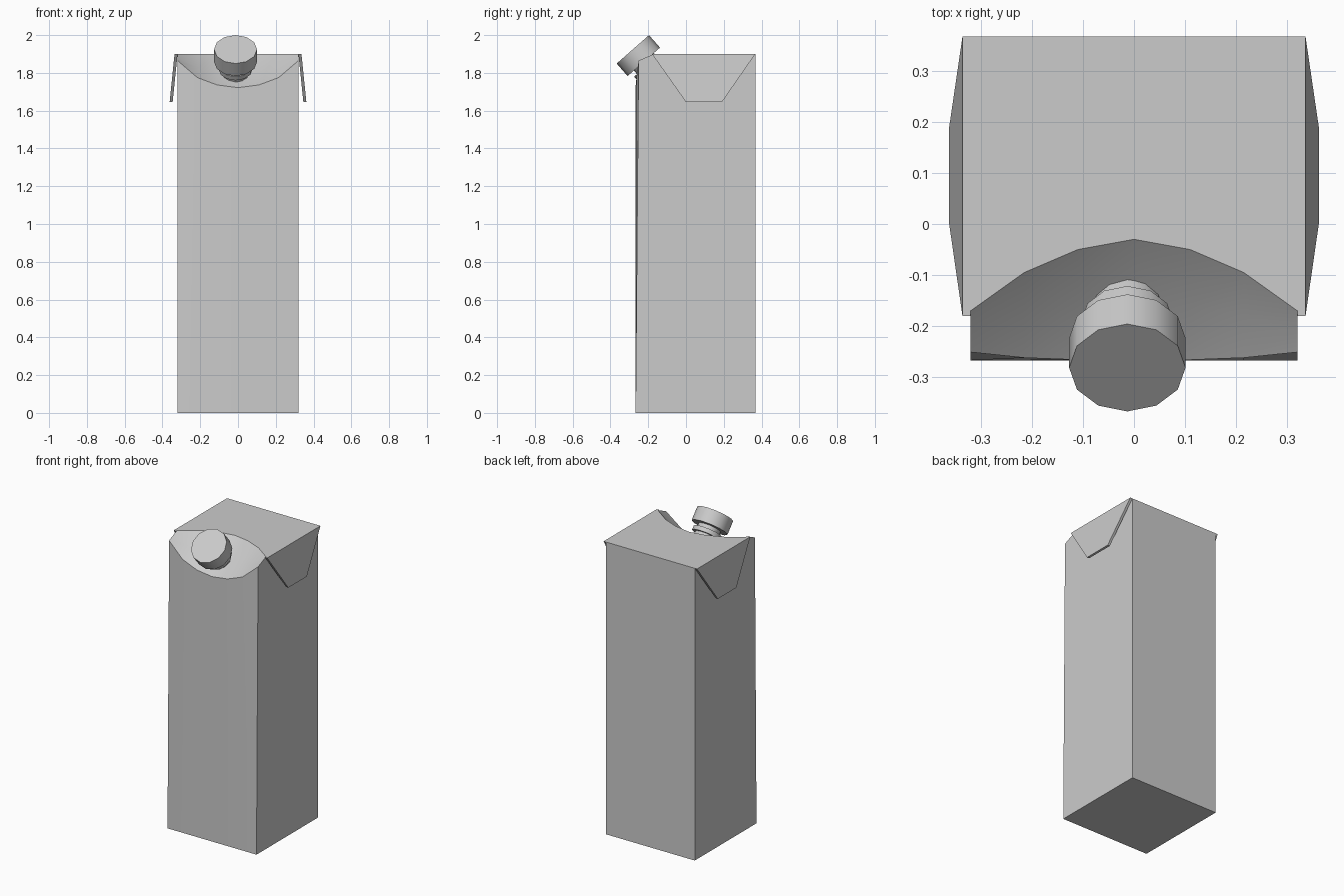
import bpy, bmesh, math
from mathutils import Vector

if "Cube" in bpy.data.objects:
    bpy.data.objects.remove(bpy.data.objects["Cube"])


def add_mesh(name, verts, faces):
    mesh = bpy.data.meshes.new(name)
    mesh.from_pydata(verts, [], faces)
    bm = bmesh.new()
    bm.from_mesh(mesh)
    bmesh.ops.recalc_face_normals(bm, faces=bm.faces)
    bm.to_mesh(mesh)
    bm.free()
    obj = bpy.data.objects.new(name, mesh)
    bpy.context.collection.objects.link(obj)
    return obj


def smooth(obj, angle):
    bpy.ops.object.select_all(action='DESELECT')
    obj.select_set(True)
    bpy.context.view_layer.objects.active = obj
    bpy.ops.object.shade_smooth_by_angle(angle=math.radians(angle))


FRONT, BACK, TOP = -0.267, 0.367, 1.9

# Carton body: side profiles lofted across x, with the scooped pouring corner
# each column: x, front lip y, front lip z, scoop back y, scoop sag
half = [(0.0, -0.267, 1.722, -0.03, 0.012), (0.11, -0.266, 1.736, -0.05, 0.012),
        (0.215, -0.262, 1.775, -0.095, 0.010), (0.32, -0.251, 1.865, -0.17, 0.0)]
columns = [(-c[0], *c[1:]) for c in reversed(half[1:])] + half
verts, faces = [], []
for x, lip_y, lip_z, rim_y, sag in columns:
    mid_y, mid_z = (lip_y + rim_y) / 2, (lip_z + TOP) / 2 - sag
    verts += [(x, BACK, 0), (x, FRONT, 0), (x, lip_y, lip_z),
              (x, mid_y, mid_z), (x, rim_y, TOP), (x, BACK, TOP)]
n = 6
for c in range(len(columns) - 1):
    for i in range(n):
        j = (i + 1) % n
        faces.append((c * n + i, c * n + j, (c + 1) * n + j, (c + 1) * n + i))
last = (len(columns) - 1) * n
faces += [tuple(range(n)), tuple(range(last, last + n))]
smooth(add_mesh("carton_body", verts, faces), 30)

# Folded side flaps
outline = [(0.336, -0.18, TOP), (0.362, 0.0, 1.645), (0.362, 0.19, 1.645), (0.336, BACK, TOP)]
for side, sx in (("left", -1), ("right", 1)):
    v = [(sx * (x - d), y, z) for d in (0, 0.016) for x, y, z in outline]
    f = [(0, 1, 2, 3), (4, 5, 6, 7)] + [(i, (i + 1) % 4, (i + 1) % 4 + 4, i + 4) for i in range(4)]
    add_mesh(side + "_flap", v, f)

# Tilted screw cap with flange and neck, placed along one axis
tilt = math.radians(41.3)
axis = Vector((0, math.sin(tilt), -math.cos(tilt)))   # points into the carton
cap_face = Vector((-0.013, -0.2815, 1.9246))


def disc(name, radius, start, end):
    bpy.ops.mesh.primitive_cylinder_add(vertices=12, radius=radius, depth=end - start,
                                        location=cap_face + axis * (start + end) / 2,
                                        rotation=(tilt, 0, 0))
    bpy.context.object.name = name
    smooth(bpy.context.object, 40)


disc("screw_cap", 0.114, 0.0, 0.088)
disc("neck_flange", 0.09, 0.113, 0.14)
disc("spout_neck", 0.07, 0.08, 0.185)
